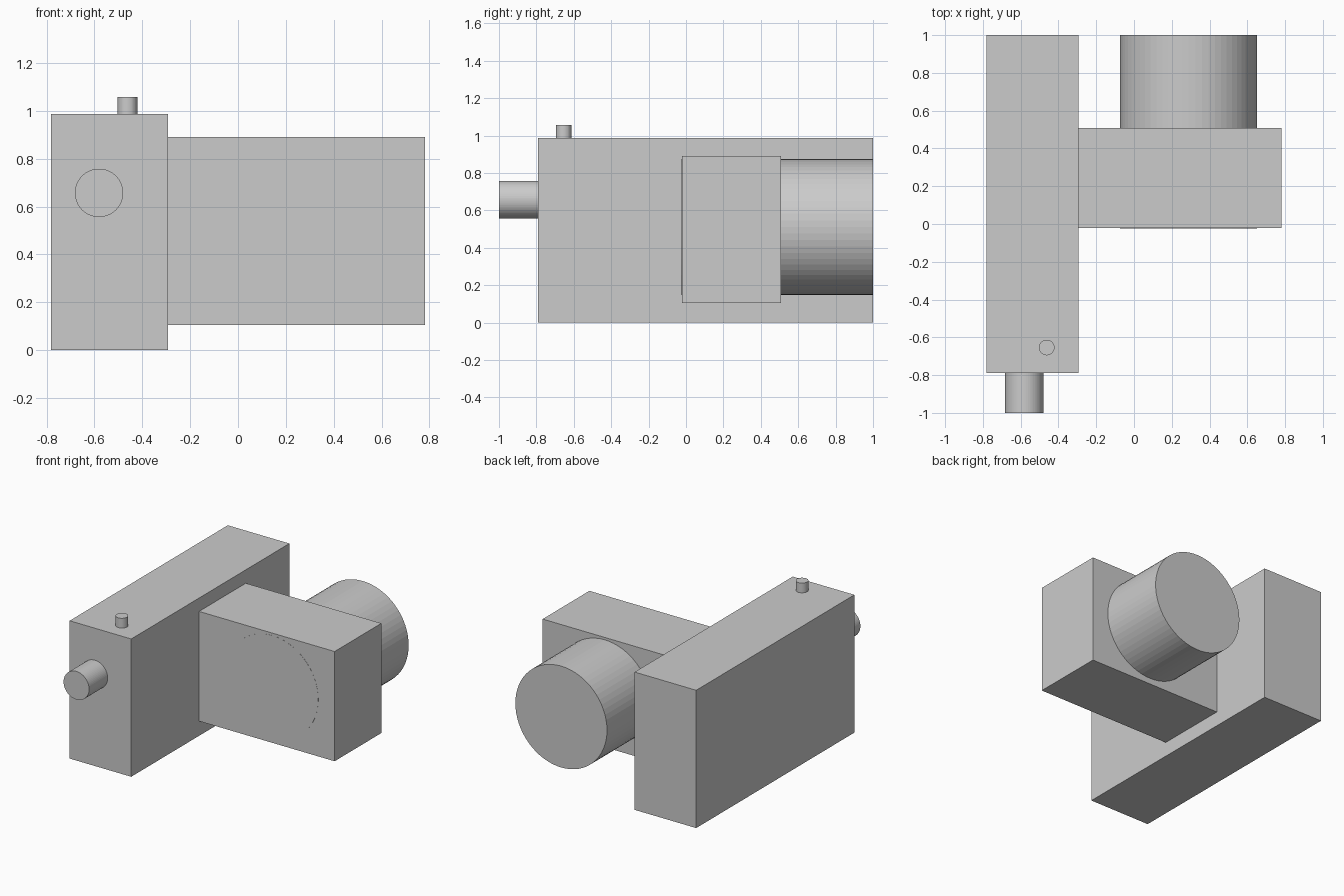
import bpy
import math

if "Cube" in bpy.data.objects:
    bpy.data.objects.remove(bpy.data.objects["Cube"])


def box(name, lo, hi):
    bpy.ops.mesh.primitive_cube_add(size=1, location=[(a + b) / 2 for a, b in zip(lo, hi)])
    ob = bpy.context.object
    ob.name = name
    ob.scale = [b - a for a, b in zip(lo, hi)]
    bpy.ops.object.transform_apply(location=False, rotation=False, scale=True)
    return ob


def cylinder(name, radius, length, centre, along_y=True, sides=64):
    bpy.ops.mesh.primitive_cylinder_add(
        vertices=sides, radius=radius, depth=length, location=centre,
        rotation=(math.pi / 2 if along_y else 0, 0, 0))
    bpy.context.object.name = name
    return bpy.context.object


# Tall main body and the side housing attached to it
box("main_body", (-0.781, -0.79, 0), (-0.293, 1.0, 0.987))
box("side_housing", (-0.293, -0.022, 0.105), (0.781, 0.507, 0.891))

# Large drum running through the housing, just flush with its front
cylinder("rear_drum", 0.363, 1.023, (0.289, 0.4885, 0.511))

# Front stub shaft and small top pin
cylinder("front_shaft", 0.101, 0.21, (-0.581, -0.895, 0.657))
cylinder("top_pin", 0.041, 0.07, (-0.462, -0.654, 1.022), along_y=False)
